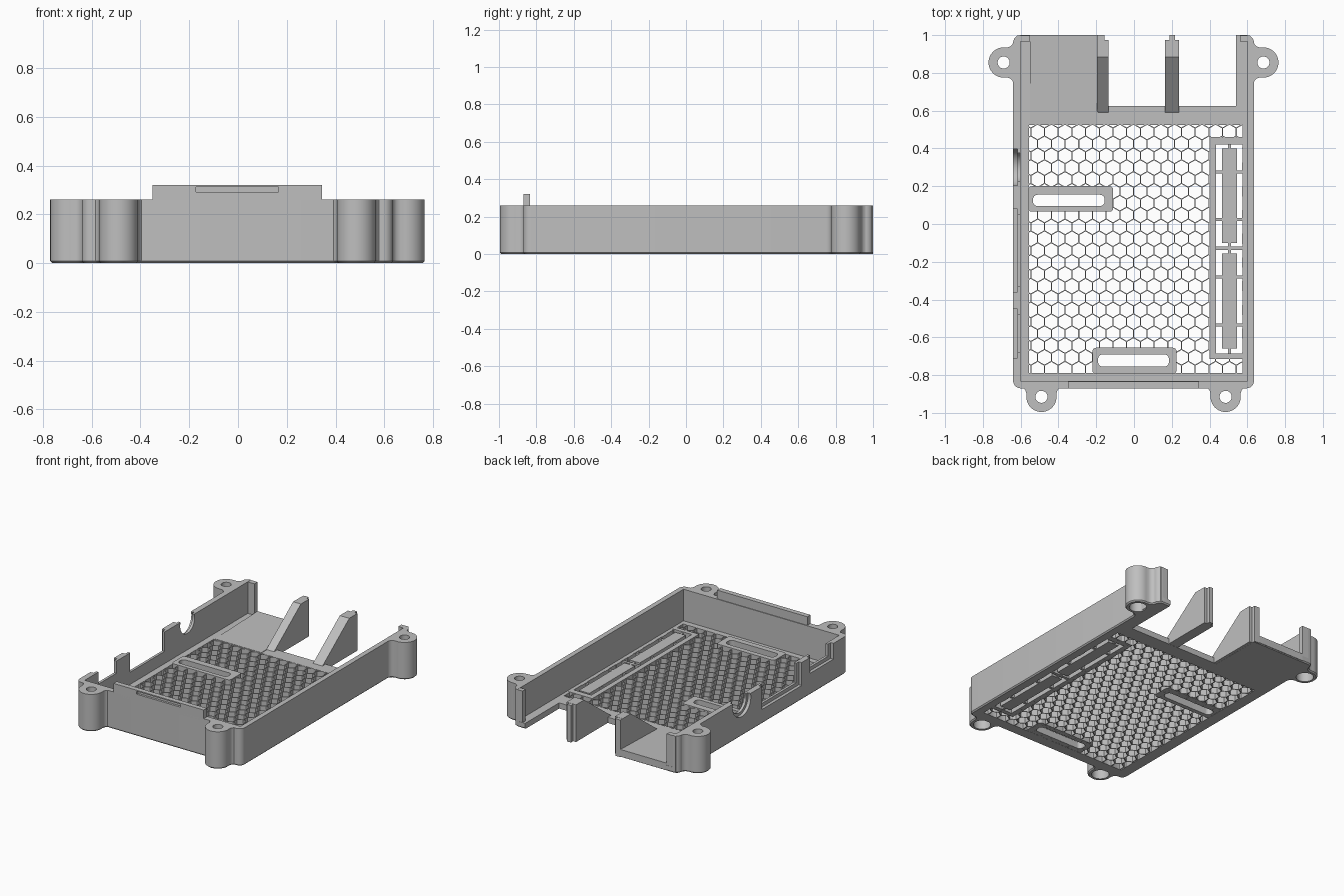
import bpy, bmesh, math
from mathutils import Vector

cube = bpy.data.objects.get("Cube")
if cube:
    bpy.data.objects.remove(cube)

grey = bpy.data.materials.new("light grey plastic")
grey.use_nodes = True
GREY = (0.52, 0.52, 0.52, 1)
grey.diffuse_color = GREY
grey.node_tree.nodes["Principled BSDF"].inputs["Base Color"].default_value = GREY

FLOOR, TOP = 0.04, 0.26


def finish(name, bm):
    bmesh.ops.recalc_face_normals(bm, faces=bm.faces)
    me = bpy.data.meshes.new(name)
    bm.to_mesh(me)
    bm.free()
    me.materials.append(grey)
    ob = bpy.data.objects.new(name, me)
    bpy.context.collection.objects.link(ob)
    return ob


def extrude(bm, depth):
    geo = bmesh.ops.extrude_face_region(bm, geom=bm.faces[:])["geom"]
    bmesh.ops.translate(bm, verts=[v for v in geo if isinstance(v, bmesh.types.BMVert)], vec=depth)


def prism(name, pts, lo, hi, axis="z", chamfer=0):
    """Extrude a 2D outline along z (x, y points) or along x (y, z points)."""
    bm = bmesh.new()
    place = (lambda a, b: (a, b, lo)) if axis == "z" else (lambda a, b: (lo, a, b))
    bm.faces.new([bm.verts.new(place(*p)) for p in pts])
    extrude(bm, (0, 0, hi - lo) if axis == "z" else (hi - lo, 0, 0))
    if chamfer:
        edges = [e for e in bm.edges if all(abs(v.co.z - lo) < 1e-5 for v in e.verts)]
        bmesh.ops.bevel(bm, geom=edges, offset=chamfer, segments=1, affect="EDGES")
    return finish(name, bm)


def arc(cx, cy, r, start, end, n):
    angles = [math.radians(start + (end - start) * i / n) for i in range(n + 1)]
    return [(cx + r * math.cos(a), cy + r * math.sin(a)) for a in angles]


def disc(cx, cy, r):
    return arc(cx, cy, r, 0, 350, 35)


def rounded(x0, x1, y0, y1, r):
    corners = [(x1 - r, y1 - r), (x0 + r, y1 - r), (x0 + r, y0 + r), (x1 - r, y0 + r)]
    return [p for i, c in enumerate(corners) for p in arc(*c, r, 90 * i, 90 * i + 90, 6)]


def box(name, x0, x1, y0, y1, z0, z1):
    return prism(name, [(x0, y0), (x1, y0), (x1, y1), (x0, y1)], z0, z1)


def cut(ob, cutters):
    for c in cutters:
        c.hide_render = True
        m = ob.modifiers.new("cut", "BOOLEAN")
        m.operation, m.solver, m.object = "DIFFERENCE", "EXACT", c
    dg = bpy.context.evaluated_depsgraph_get()
    me = bpy.data.meshes.new_from_object(ob.evaluated_get(dg))
    ob.modifiers.clear()
    ob.data = me
    for c in cutters:
        bpy.data.objects.remove(c)


def smooth(ob):
    ob.data.shade_smooth()
    ob.data.set_sharp_from_angle(angle=math.radians(30))


# Pads in the honeycomb: outline and slot, as x0, x1, y0, y1
PADS = {"side_slot_pad": ((-0.56, -0.11, 0.065, 0.2), (-0.535, -0.155, 0.095, 0.155)),
        "front_slot_pad": ((-0.22, 0.225, -0.795, -0.655), (-0.19, 0.185, -0.755, -0.69))}
VENT = (0.4, 0.585, -0.715, 0.46)


def honeycomb():
    """Hexagonal cutters, clipped to the grille rectangle."""
    pitch = 0.0725
    rad = 0.0335 / math.cos(math.pi / 6)
    covered = [VENT] + [p[0] for p in PADS.values()]
    bm = bmesh.new()
    for row in range(-1, 23):
        y = 0.487 - row * pitch * math.sqrt(0.75)
        for col in range(-1, 17):
            x = -0.51 + (col + 0.5 * (row % 2)) * pitch
            if any(a + rad < x < b - rad and c + rad < y < d - rad for a, b, c, d in covered):
                continue
            bm.faces.new([bm.verts.new((*p, -0.1)) for p in arc(x, y, rad, 30, 330, 5)])
    for co, no in (((-0.555, 0, 0), (-1, 0, 0)), ((0.575, 0, 0), (1, 0, 0)),
                   ((0, -0.79, 0), (0, -1, 0)), ((0, 0.525, 0), (0, 1, 0))):
        bmesh.ops.bisect_plane(bm, geom=bm.verts[:] + bm.edges[:] + bm.faces[:],
                               plane_co=Vector(co), plane_no=Vector(no), clear_outer=True)
    extrude(bm, (0, 0, 0.3))
    return finish("honeycomb_cutter", bm)


def slot(s):
    return prism("slot_cutter", rounded(*s, 0.025), -0.1, 0.2)


# Tray: outer shell, cavity, back opening and grille
tray = prism("tray", rounded(-0.64, 0.635, -0.87, 1.0, 0.04), 0, TOP, chamfer=0.008)
cutters = [box("cavity", -0.6, 0.6, -0.83, 1.1, FLOOR, 0.5),
           box("back_opening", -0.155, 0.54, 0.625, 1.1, -0.1, 0.5),
           honeycomb(),
           box("vent_opening", 0.42, 0.572, -0.7, 0.445, -0.1, 0.2)]
cutters += [slot(s) for _, s in PADS.values()]
# Side ports: shallow outer recess and through opening
for y0, y1, z in ((-0.36, 0.08, 0.1), (-0.71, -0.45, 0.15)):
    cutters.append(box("port_recess", -0.7, -0.618, y0, y1, z, 0.5))
    cutters.append(box("port_opening", -0.7, -0.57, y0 + 0.03, y1 - 0.03, z + 0.025, 0.5))
for r, x in ((0.1, -0.618), (0.08, -0.57)):
    cutters.append(prism("round_port", disc(0.3, 0.235, r), -0.7, x, "x"))
cut(tray, cutters)
smooth(tray)

# Raised pads round the two slots
for name, (outline, hole) in PADS.items():
    pad = prism(name, rounded(*outline, 0.02), 0.001, FLOOR + 0.008)
    cut(pad, [slot(hole)])

# Vent frame, the two plates and their thin bridges
box("vent_frame_side", 0.4, 0.435, VENT[2], VENT[3], 0.001, FLOOR + 0.004)
box("vent_frame_back", 0.4, 0.585, 0.42, VENT[3], 0.001, FLOOR + 0.004)
box("vent_frame_front", 0.4, 0.585, VENT[2], -0.685, 0.001, FLOOR + 0.004)
for y0, y1 in ((-0.1, 0.4), (-0.66, -0.155)):
    box("vent_plate", 0.465, 0.545, y0, y1, 0.001, FLOOR)
    for t in (0.25, 0.75):
        y = y0 + (y1 - y0) * t
        box("vent_bridge", 0.43, 0.58, y - 0.008, y + 0.008, 0.002, FLOOR - 0.004)
box("vent_crossbar", 0.43, 0.58, -0.137, -0.118, 0.002, FLOOR - 0.004)
box("vent_spine", 0.497, 0.513, -0.69, 0.43, 0.002, FLOOR - 0.004)

# Screw ears with bore and wider recess below
for cx, cy, turn in ((-0.69, 0.855, 90), (0.685, 0.855, -90), (-0.49, -0.915, 180), (0.485, -0.915, 180)):
    half = [(0.08, -0.02), (0.085, -0.035), (0.095, -0.046), (0.11, -0.052), (0.11, -0.07)]
    local = half[::-1] + arc(0, 0, 0.08, 0, 180, 20) + [(-a, b) for a, b in half]
    c, s = math.cos(math.radians(turn)), math.sin(math.radians(turn))
    outline = [(cx + a * c - b * s, cy + a * s + b * c) for a, b in local]
    ear = prism("screw_ear", outline, 0, TOP, chamfer=0.008)
    cut(ear, [prism("bore", disc(cx, cy, 0.032), -0.1, 0.5),
              prism("counterbore", disc(cx, cy, 0.055), -0.1, 0.1)])
    smooth(ear)

# Front tab with a shallow grip groove
tab = box("front_tab", -0.35, 0.345, -0.87, -0.835, TOP - 0.02, 0.32)
cut(tab, [box("groove", -0.172, 0.167, -0.9, -0.855, 0.292, 0.312)])

# Back pocket ramp, ribs with tongues, and wall end posts
prism("pocket_floor", [(0.53, 0.005), (1.0, 0.005), (1.0, 0.055), (0.53, FLOOR + 0.002)], -0.55, -0.19, "x")
for x0, x1, t0, t1 in ((-0.195, -0.135, -0.194, -0.155), (0.165, 0.238, 0.187, 0.217)):
    prism("back_rib", [(0.59, 0.001), (0.975, 0.001), (0.975, TOP), (0.885, TOP), (0.59, FLOOR)], x0, x1, "x")
    box("rib_tongue", t0, t1, 0.96, 1.0, 0.001, TOP - 0.001)
box("right_end_post", -0.62, -0.55, 0.965, 0.999, 0.01, TOP - 0.001)
box("left_end_post", 0.56, 0.615, 0.965, 0.999, 0.01, TOP - 0.001)
